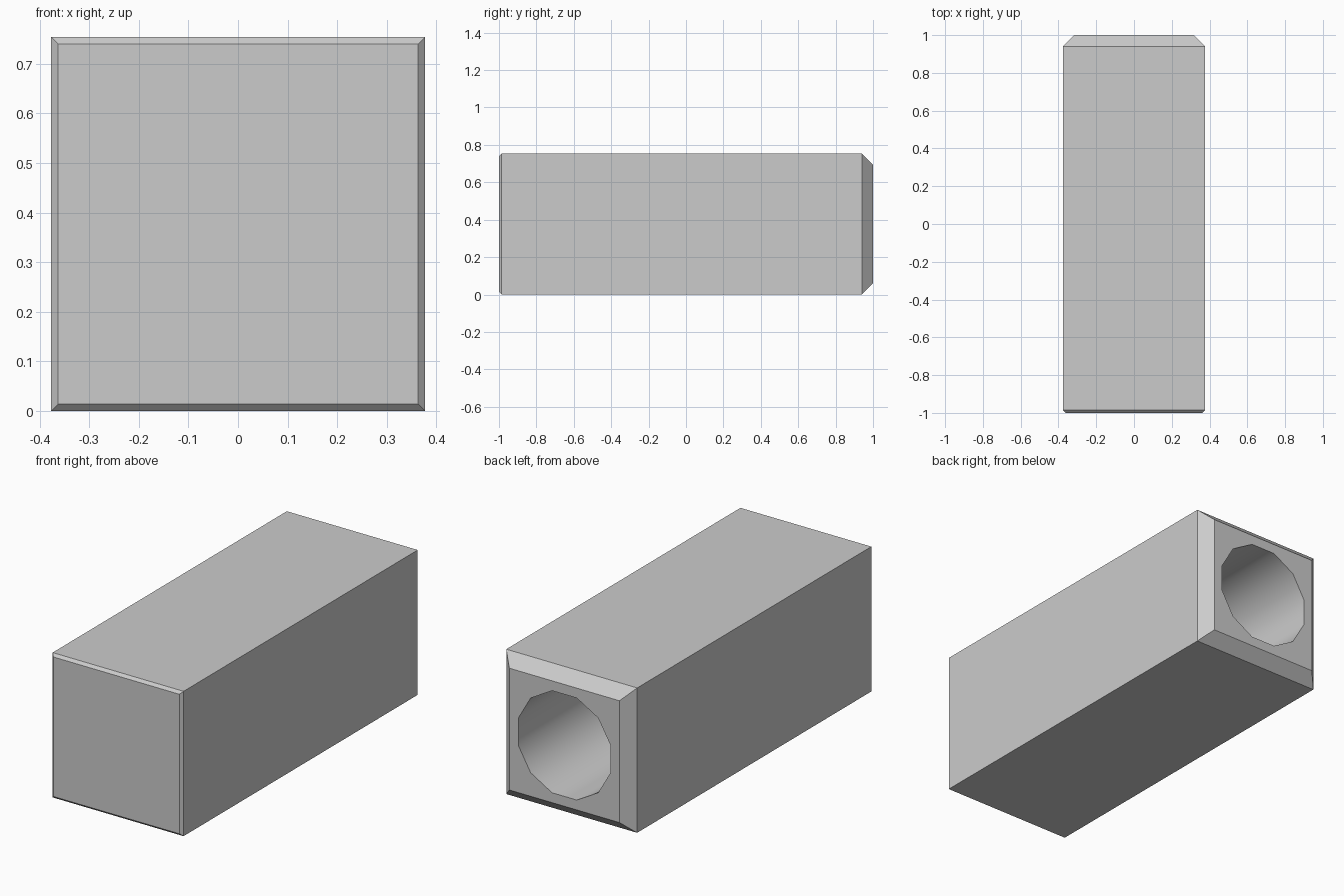
import bpy, bmesh, math

if "Cube" in bpy.data.objects:
    bpy.data.objects.remove(bpy.data.objects["Cube"])

HALF = 0.377          # half width and half height of the block
BORE = 0.275          # radius of the 12-sided bore


def loft(name, sides, rings, turn):
    """Closed solid along y from (y, radius) rings with the given side count."""
    bm = bmesh.new()
    loops = []
    for y, r in rings:
        loops.append([bm.verts.new((r * math.cos(turn + k * math.tau / sides), y,
                                    HALF + r * math.sin(turn + k * math.tau / sides)))
                      for k in range(sides)])
    for a, b in zip(loops, loops[1:]):
        for k in range(sides):
            n = (k + 1) % sides
            bm.faces.new((a[k], a[n], b[n], b[k]))
    bm.faces.new(loops[0])
    bm.faces.new(loops[-1])
    bmesh.ops.recalc_face_normals(bm, faces=bm.faces)
    mesh = bpy.data.meshes.new(name)
    bm.to_mesh(mesh)
    bm.free()
    obj = bpy.data.objects.new(name, mesh)
    bpy.context.collection.objects.link(obj)
    return obj


# Square block: slim front chamfer, wide back chamfer
d = math.sqrt(2)
block = loft("bored_block", 4,
             [(-1, (HALF - 0.014) * d), (-0.986, HALF * d),
              (0.94, HALF * d), (1, (HALF - 0.06) * d)], math.pi / 4)

# Blind bore with a flat side left and right, opening at the back
cutter = loft("bore_cutter", 12, [(-0.5, BORE), (1.05, BORE)], math.pi / 12)
cutter.hide_render = True

cut = block.modifiers.new("bore", 'BOOLEAN')
cut.operation = 'DIFFERENCE'
cut.solver = 'EXACT'
cut.object = cutter
bpy.context.view_layer.objects.active = block
block.select_set(True)
bpy.ops.object.modifier_apply(modifier=cut.name)
bpy.data.objects.remove(cutter)

# Smooth bore wall, crisp chamfers
bpy.ops.object.shade_smooth_by_angle(angle=math.radians(35))
